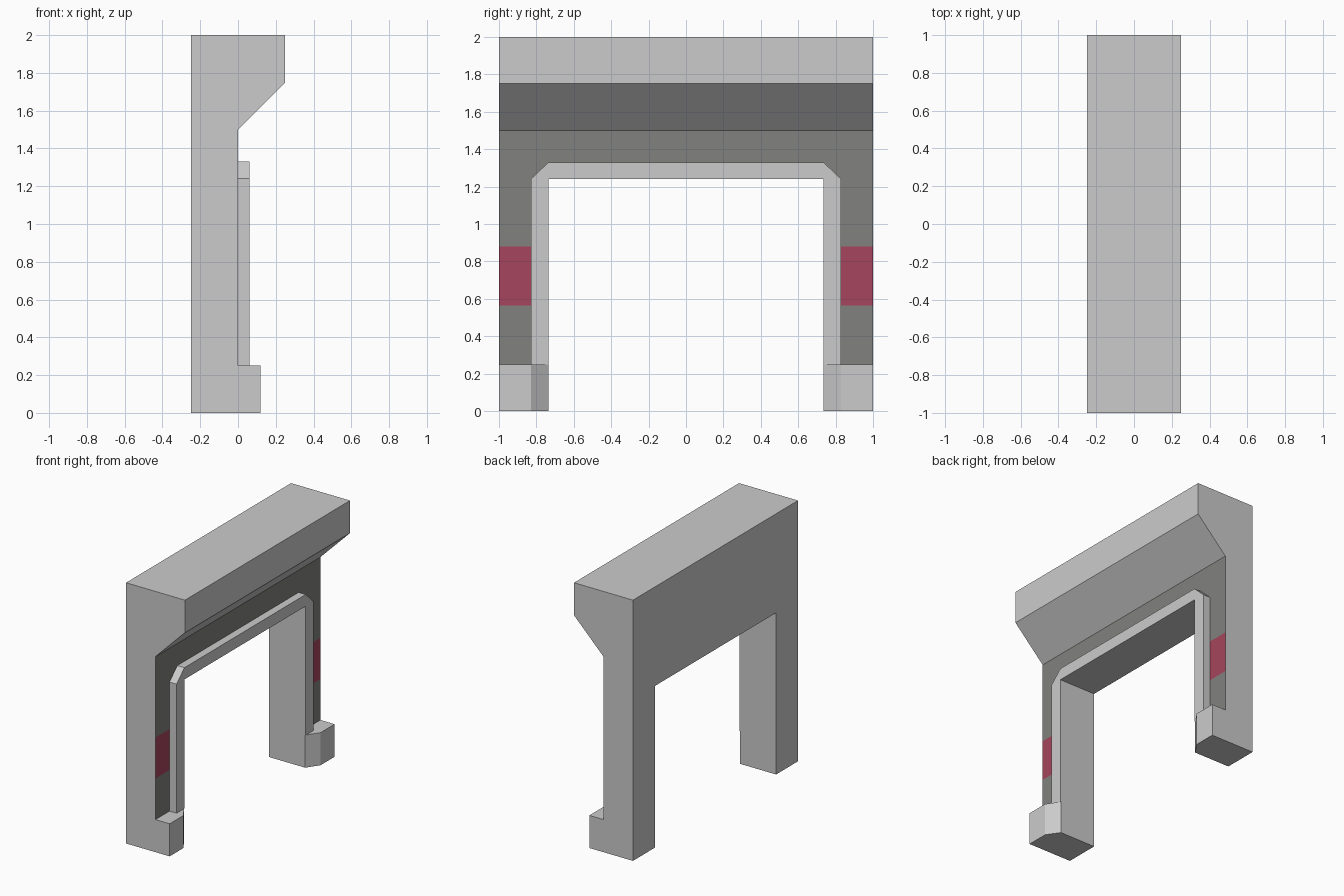
import bpy, bmesh
from mathutils import Vector

if "Cube" in bpy.data.objects:
    bpy.data.objects.remove(bpy.data.objects["Cube"])

OPEN_Y, OPEN_Z = 0.735, 1.24   # doorway half width and height
TRIM_Y, TRIM_Z = 0.83, 1.33    # outer edge of the door trim
FOOT_Z = 0.25


def prism(name, points, offset):
    """Extrude a flat outline of 3D points along an offset vector."""
    bm = bmesh.new()
    face = bm.faces.new([bm.verts.new(p) for p in points])
    ext = bmesh.ops.extrude_face_region(bm, geom=[face], use_keep_orig=True)
    verts = [g for g in ext["geom"] if isinstance(g, bmesh.types.BMVert)]
    bmesh.ops.translate(bm, verts=verts, vec=Vector(offset))
    bmesh.ops.recalc_face_normals(bm, faces=bm.faces)
    mesh = bpy.data.meshes.new(name)
    bm.to_mesh(mesh)
    bm.free()
    obj = bpy.data.objects.new(name, mesh)
    bpy.context.collection.objects.link(obj)
    return obj


def material(name, color):
    mat = bpy.data.materials.new(name)
    mat.diffuse_color = (*color, 1)
    mat.use_nodes = True
    mat.node_tree.nodes["Principled BSDF"].inputs["Base Color"].default_value = mat.diffuse_color
    return mat


# Wall with overhanging cornice, extruded along the width
profile = [(-0.25, 0), (0, 0), (0, 1.5), (0.25, 1.75), (0.25, 2), (-0.25, 2)]
wall = prism("wall", [(x, -1, z) for x, z in profile], (0, 2, 0))

# Doorway cut through the wall
w, h = OPEN_Y, OPEN_Z
cutter = prism("doorway_cutter",
               [(-0.5, -w, -0.5), (-0.5, w, -0.5), (-0.5, w, h), (-0.5, -w, h)],
               (1, 0, 0))
cutter.hide_render = True
cut = wall.modifiers.new("doorway", "BOOLEAN")
cut.operation = "DIFFERENCE"
cut.solver = "EXACT"
cut.object = cutter
bpy.context.view_layer.objects.active = wall
bpy.ops.object.modifier_apply(modifier=cut.name)
bpy.data.objects.remove(cutter)

# Dark front panel with a red band on each leg
wall.data.materials.clear()
for mat in (None, material("dark_panel", (0.22, 0.22, 0.21)),
            material("red_band", (0.38, 0.06, 0.11))):
    wall.data.materials.append(mat)


def front_faces(bm):
    return [f for f in bm.faces
            if f.normal.x > 0.99 and abs(f.calc_center_median().x) < 0.01]


bm = bmesh.new()
bm.from_mesh(wall.data)
bm.normal_update()
for z in (0.565, 0.88):
    front = front_faces(bm)
    geom = front + list({e for f in front for e in f.edges}) \
        + list({v for f in front for v in f.verts})
    bmesh.ops.bisect_plane(bm, geom=geom, plane_co=(0, 0, z), plane_no=(0, 0, 1))
    bm.normal_update()
for f in bm.faces:
    f.material_index = 0
for f in front_faces(bm):
    zs = [v.co.z for v in f.verts]
    f.material_index = 2 if min(zs) > 0.55 and max(zs) < 0.89 else 1
bm.to_mesh(wall.data)
bm.free()

# Raised trim around the doorway with clipped top corners
half = [(OPEN_Y, OPEN_Z), (OPEN_Y, FOOT_Z), (TRIM_Y, FOOT_Z),
        (TRIM_Y, OPEN_Z), (OPEN_Y, TRIM_Z)]
outline = half + [(-y, z) for y, z in reversed(half)]
prism("door_trim", [(0, y, z) for y, z in outline], (0.06, 0, 0))

# Foot blocks with a chamfered inner corner
foot = [(0, OPEN_Y), (0.055, OPEN_Y), (0.12, TRIM_Y), (0.12, 1), (0, 1)]
for side, name in ((1, "right_foot"), (-1, "left_foot")):
    prism(name, [(x, side * y, 0) for x, y in foot], (0, 0, FOOT_Z))
